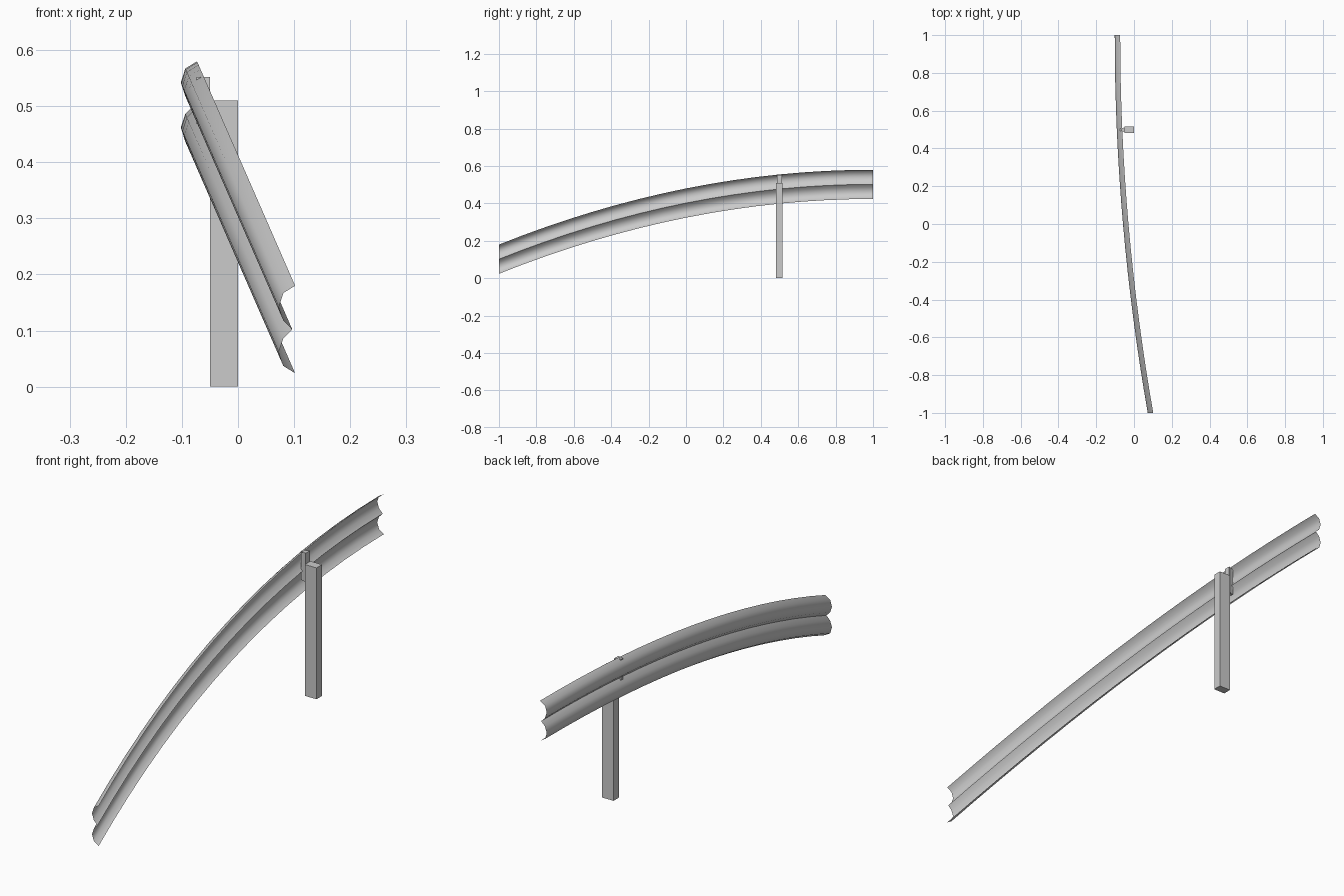
import bpy, bmesh

if "Cube" in bpy.data.objects:
    bpy.data.objects.remove(bpy.data.objects["Cube"])


def make_object(name, bm):
    bmesh.ops.recalc_face_normals(bm, faces=bm.faces[:])
    mesh = bpy.data.meshes.new(name)
    bm.to_mesh(mesh)
    bm.free()
    obj = bpy.data.objects.new(name, mesh)
    bpy.context.collection.objects.link(obj)
    return obj


def prism(name, outline, z0, z1):
    """Extrude an xy outline between two heights."""
    bm = bmesh.new()
    base = bm.faces.new([bm.verts.new((x, y, z0)) for x, y in outline])
    top = bmesh.ops.extrude_face_region(bm, geom=[base])["geom"]
    for v in top:
        if isinstance(v, bmesh.types.BMVert):
            v.co.z = z1
    return make_object(name, bm)


# Corrugated W-shaped section (x, z), mirrored about its centre valley
upper = [(0.015, 0.078), (-0.006, 0.065), (-0.014, 0.040), (-0.006, 0.016)]
section = upper + [(0.010, 0.0)] + [(x, -z) for x, z in reversed(upper)]

# Rail: the section swept along a parabola that rises and turns sideways
bm = bmesh.new()
segments = 16
previous = None
for i in range(segments + 1):
    y = -1 + 2 * i / segments
    t = (1 - y) ** 2
    cx, cz = -0.088 + 0.0437 * t, 0.502 - 0.1 * t
    row = [bm.verts.new((cx + x, y, cz + z)) for x, z in section]
    if previous:
        for j in range(len(row) - 1):
            bm.faces.new((previous[j], previous[j + 1], row[j + 1], row[j]))
    previous = row
rail = make_object("guard_rail", bm)

# Post standing on the ground
prism("support_post", [(-0.05, 0.482), (0, 0.482), (0, 0.516), (-0.05, 0.516)], 0, 0.51)

# Small tapered spacer between the post and the rail
prism("rail_spacer", [(-0.074, 0.492), (-0.066, 0.492), (-0.05, 0.486),
                      (-0.05, 0.512), (-0.066, 0.506), (-0.074, 0.506)], 0.44, 0.552)

# Smooth the rail's corrugations
bpy.ops.object.select_all(action='DESELECT')
rail.select_set(True)
bpy.context.view_layer.objects.active = rail
bpy.ops.object.shade_smooth_by_angle(angle=1.05)
